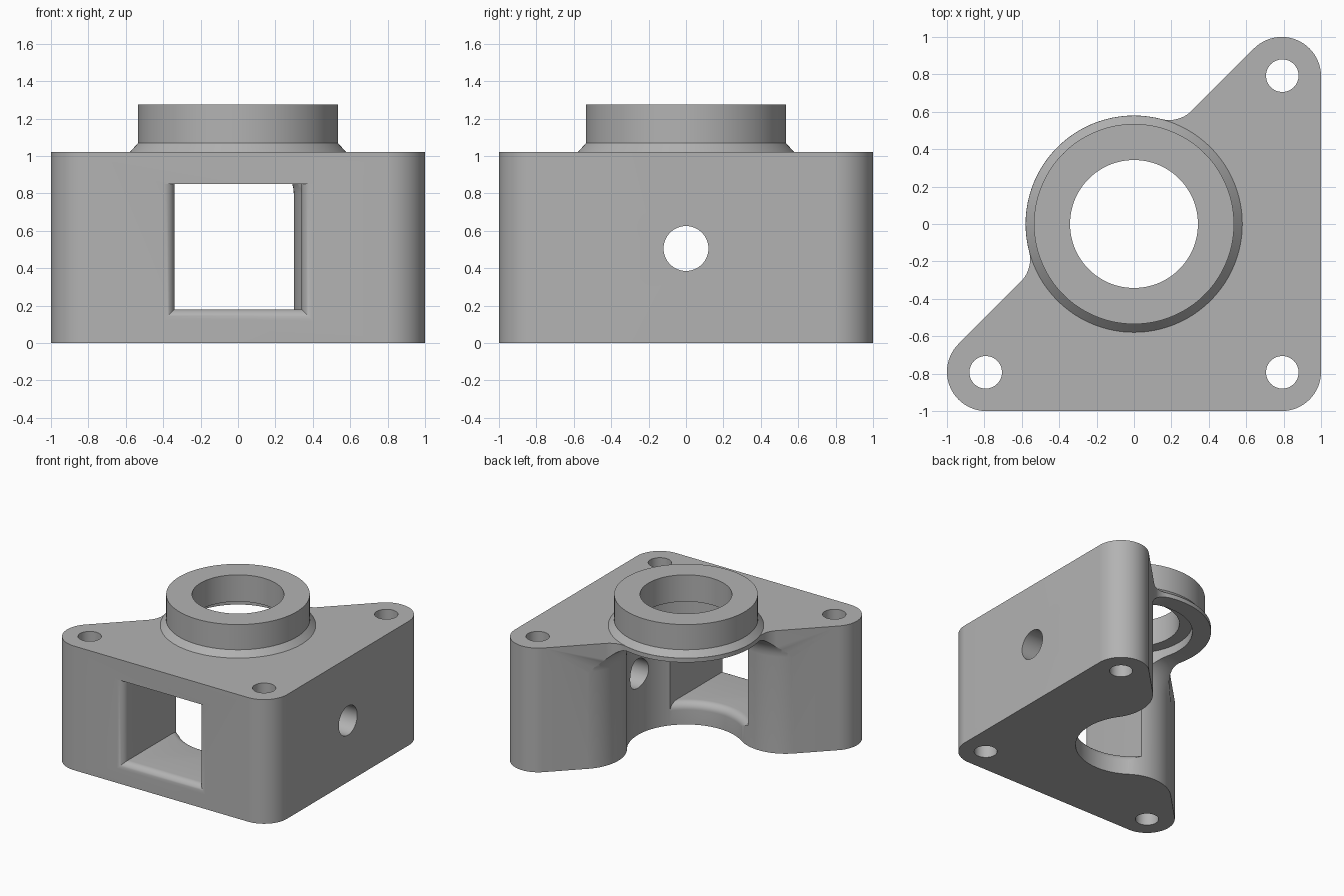
import bpy, bmesh
from math import sin, cos, pi, sqrt, atan2, radians

cube = bpy.data.objects.get("Cube")
if cube:
    bpy.data.objects.remove(cube)

CORNER = 0.79      # bolt corner offset
ROUND = 0.21       # corner radius
TOP = 1.02         # top of the block
UNDER = 0.985      # underside of the flange
DISC = 0.58        # flange radius
CAVITY = 0.44      # main bore radius
BULGE = 0.35       # rounding between bore and open side
COVE = 0.19        # cove under the flange
EASE = 0.06        # rounding of the window edges


def arc(cx, cy, r, a0, a1, n=24):
    return [(cx + r * cos(a0 + (a1 - a0) * i / n), cy + r * sin(a0 + (a1 - a0) * i / n))
            for i in range(n + 1)]


def mirrored(points):
    return [(-y, -x) for x, y in reversed(points)]


def finish(name, bm):
    bmesh.ops.recalc_face_normals(bm, faces=bm.faces)
    mesh = bpy.data.meshes.new(name)
    bm.to_mesh(mesh)
    bm.free()
    obj = bpy.data.objects.new(name, mesh)
    bpy.context.collection.objects.link(obj)
    return obj


def loft(name, loops, bottom_bevel=0):
    bm = bmesh.new()
    rings = [[bm.verts.new(p) for p in loop] for loop in loops]
    n = len(rings[0])
    for a, b in zip(rings, rings[1:]):
        for i in range(n):
            j = (i + 1) % n
            bm.faces.new((a[i], a[j], b[j], b[i]))
    base = bm.faces.new(rings[0])
    bm.faces.new(rings[-1])
    if bottom_bevel:
        bmesh.ops.bevel(bm, geom=list(base.edges), offset=bottom_bevel, segments=1,
                        affect='EDGES')
    return finish(name, bm)


def lathe(name, profile, n=128):
    return loft(name, [[(r * cos(2 * pi * i / n), r * sin(2 * pi * i / n), z)
                        for i in range(n)] for r, z in profile])


def cylinder(name, r, z0, z1, n=128):
    return lathe(name, [(r, z0), (r, z1)], n)


def combine(target, tool, operation='DIFFERENCE'):
    tool.hide_render = True
    mod = target.modifiers.new(tool.name, 'BOOLEAN')
    mod.operation = operation
    mod.solver = 'EXACT'
    mod.object = tool
    bpy.context.view_layer.update()
    graph = bpy.context.evaluated_depsgraph_get()
    mesh = bpy.data.meshes.new_from_object(target.evaluated_get(graph))
    target.modifiers.clear()
    target.data = mesh
    bpy.data.objects.remove(tool)


def tangent_centre(offset, dist):
    # point at a distance from the origin, offset sideways from the diagonal
    along = sqrt(dist ** 2 - offset ** 2)
    return (along - offset) / sqrt(2), (along + offset) / sqrt(2)


# Block with three bolt corners and a round flange on the open side
g = 0.17
fx, fy = tangent_centre(ROUND + g, DISC + g)
disc_start = atan2(fy, fx)
neck = arc(fx, fy, g, -pi / 4, disc_start - pi)
outline = arc(CORNER, -CORNER, ROUND, -pi / 2, 0)
outline += arc(CORNER, CORNER, ROUND, 0, pi * 0.75)
outline += neck + arc(0, 0, DISC, disc_start, 1.5 * pi - disc_start, 64)[1:-1]
outline += mirrored(neck) + arc(-CORNER, -CORNER, ROUND, pi * 0.75, pi * 1.5)
housing = loft("bearing_housing", [[(x, y, z) for x, y in outline] for z in (0, TOP)], 0.01)

# Raised collar with a sloped foot
collar = lathe("collar", [(0.5, 1.0), (0.579, TOP), (0.535, 1.068), (0.535, 1.275)])
combine(housing, collar, 'UNION')

# Open side below the flange, flaring into coves at the top
bx, by = tangent_centre(ROUND - BULGE, CAVITY + BULGE)
toward = atan2(by, bx) + pi


def open_loop(r, z):
    half = arc(bx, by, 2, pi * 0.75, pi * 0.75, 1)[:1]
    half += arc(bx, by, r, pi * 0.75, toward, 32)
    return [(x, y, z) for x, y in half + [(0, 0)] + mirrored(half)]


levels = [(BULGE, -0.2)]
for i in range(9):
    a = radians(80) * i / 8
    levels.append((BULGE + COVE * (1 - cos(a)), UNDER - COVE + COVE * sin(a)))
levels.append((BULGE + COVE, UNDER))
combine(housing, loft("open_side_cutter", [open_loop(r, z) for r, z in levels]))

# Vertical bores
combine(housing, cylinder("cavity_cutter", CAVITY, -0.2, 1.055))
combine(housing, cylinder("collar_bore_cutter", 0.342, 0.9, 1.5))

# Bolt holes
for sx, sy in ((1, 1), (1, -1), (-1, -1)):
    hole = cylinder("bolt_hole_cutter", 0.087, -0.2, 1.2, 48)
    hole.location = (sx * 0.793, sy * 0.793, 0)
    combine(housing, hole)

# Round port in the side wall
port = cylinder("side_port_cutter", 0.12, 0, 1.2, 64)
port.rotation_euler = (0, pi / 2, 0)
port.location = (0, 0, 0.505)
combine(housing, port)


# Front window with rounded side and bottom edges
def window_loop(y, e):
    w, low, high = 0.34 + e, 0.18 - e, 0.85
    return [(-w, y, low), (w, y, low), (w, y, high), (-w, y, high)]


steps = [(-1.1, EASE)]
for i in range(9):
    a = pi / 2 * i / 8
    steps.append((-1 + EASE * (1 - cos(a)), EASE * (1 - sin(a))))
steps.append((-0.05, 0))
combine(housing, loft("window_cutter", [window_loop(y, e) for y, e in steps]))

# Rounded inner lip of the window floor
lip = [(CAVITY - 0.02, 0.1)]
for i in range(9):
    a = pi / 2 * i / 8
    lip.append((CAVITY + EASE * (1 - cos(a)), 0.12 + EASE * sin(a)))
lip.append((CAVITY + EASE, 0.2))
lip_cutter = lathe("floor_lip_cutter", lip)
lip_limit = loft("floor_lip_limit", [[(-0.34, y, z), (0.34, y, z), (0.34, y, z + 0.3),
                                      (-0.34, y, z + 0.3)] for y, z in ((-0.9, 0), (-0.1, 0))])
combine(lip_cutter, lip_limit, 'INTERSECT')
combine(housing, lip_cutter)

# Colour and shading
grey = bpy.data.materials.new("cast_grey")
grey.use_nodes = True
colour = (0.45, 0.45, 0.45, 1)
grey.diffuse_color = colour
grey.node_tree.nodes["Principled BSDF"].inputs["Base Color"].default_value = colour
housing.data.materials.clear()
housing.data.materials.append(grey)
for face in housing.data.polygons:
    face.material_index = 0

bpy.ops.object.select_all(action='DESELECT')
housing.select_set(True)
bpy.context.view_layer.objects.active = housing
bpy.ops.object.shade_smooth_by_angle(angle=radians(30))
